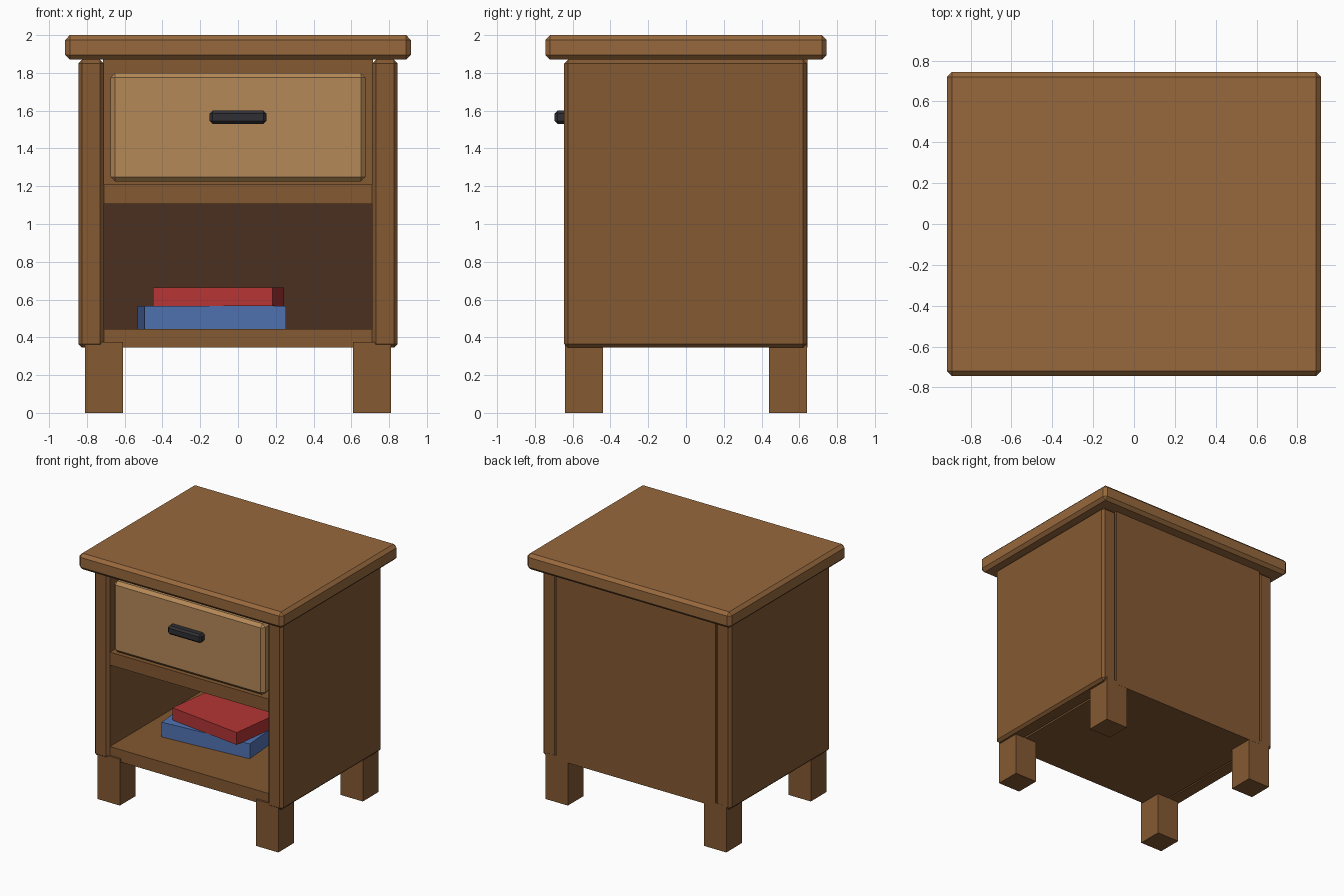
import bpy, math

if "Cube" in bpy.data.objects:
    bpy.data.objects.remove(bpy.data.objects["Cube"])


def material(name, color):
    m = bpy.data.materials.new(name)
    m.diffuse_color = (*color, 1)
    m.use_nodes = True
    m.node_tree.nodes["Principled BSDF"].inputs["Base Color"].default_value = m.diffuse_color
    return m


WOOD = material("wood", (0.23, 0.10, 0.032))
TOP = material("top_wood", (0.31, 0.14, 0.046))
PALE = material("pale_wood", (0.46, 0.25, 0.096))
DARK = material("dark_wood", (0.07, 0.03, 0.014))
BLACK = material("black_metal", (0.03, 0.03, 0.035))
BLUE = material("blue_cover", (0.08, 0.17, 0.45))
RED = material("red_cover", (0.46, 0.035, 0.035))


def box(name, x, y, z, mat, bevel=0, turn=0):
    """Box from (min, max) ranges, with an optional flat chamfer and z turn."""
    ranges = (x, y, z)
    bpy.ops.mesh.primitive_cube_add(size=1, location=[(a + b) / 2 for a, b in ranges])
    ob = bpy.context.object
    ob.name = name
    size = [b - a for a, b in ranges]
    for v in ob.data.vertices:
        for i in range(3):
            v.co[i] *= size[i]
    ob.rotation_euler.z = math.radians(turn)
    ob.data.materials.append(mat)
    if bevel:
        mod = ob.modifiers.new("chamfer", 'BEVEL')
        mod.width, mod.segments = bevel, 1
    return ob


def book(name, centre, w, d, z, mat, turn):
    x, y = centre
    box(name, (x - w / 2, x + w / 2), (y - d / 2, y + d / 2), z, mat, 0, turn)


# Table top
box("table_top", (-0.915, 0.915), (-0.745, 0.745), (1.87, 2.0), TOP, 0.025)

# Side panels and legs, mirrored
for s, side in ((-1, "left"), (1, "right")):
    box(side + "_side_panel", sorted((s * 0.71, s * 0.845)), (-0.645, 0.64),
        (0.345, 1.87), WOOD, 0.02)
    for t, end in ((-1, "front"), (1, "back")):
        box(f"{end}_{side}_leg", sorted((s * 0.61, s * 0.81)),
            sorted((t * 0.44, t * 0.641)), (0, 0.375), WOOD)

# Carcass: back, floor, shelf and the rail above the drawer
box("back_panel", (-0.715, 0.715), (0.58, 0.642), (0.345, 1.87), WOOD)
box("niche_lining", (-0.712, 0.712), (0.56, 0.58), (0.445, 1.105), DARK)
box("bottom_board", (-0.715, 0.715), (-0.625, 0.58), (0.345, 0.445), WOOD)
box("middle_shelf", (-0.715, 0.715), (-0.625, 0.58), (1.105, 1.21), WOOD)

# Drawer with handle
box("drawer_front", (-0.675, 0.675), (-0.64, -0.54), (1.225, 1.80), PALE, 0.025)
box("drawer_handle", (-0.15, 0.15), (-0.695, -0.62), (1.53, 1.60), BLACK, 0.015)

# Books lying in the niche
book("lower_book", (-0.139, -0.016), 0.75, 0.45, (0.445, 0.565), BLUE, 4.6)
book("upper_book", (-0.104, -0.014), 0.64, 0.45, (0.565, 0.665), RED, -7.5)
